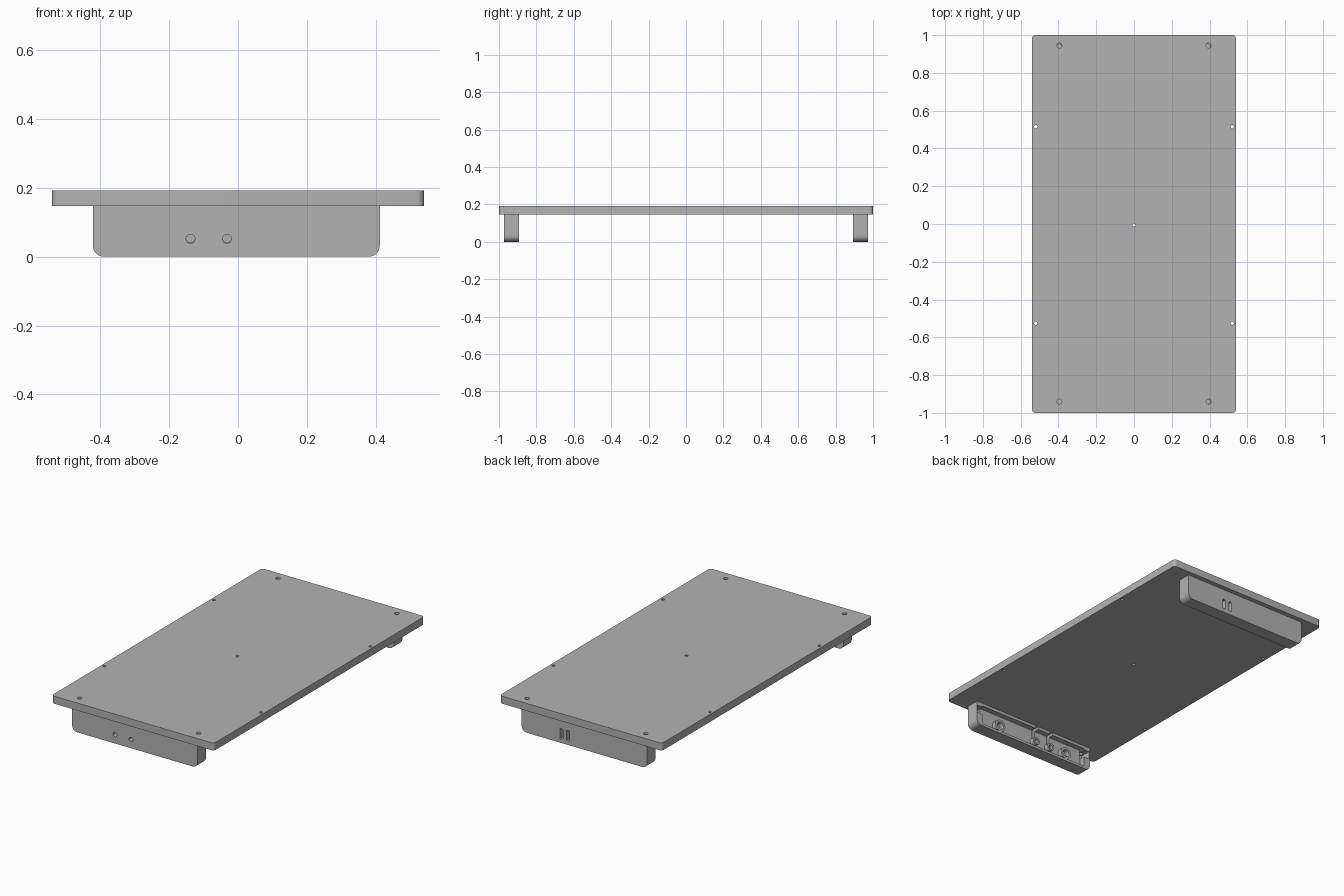
import bpy, bmesh, math
from mathutils import Matrix

cube = bpy.data.objects.get("Cube")
if cube:
    bpy.data.objects.remove(cube, do_unlink=True)

grey = bpy.data.materials.new("plain grey")
colour = (0.45, 0.45, 0.45, 1)
grey.diffuse_color = colour
grey.use_nodes = True
grey.node_tree.nodes["Principled BSDF"].inputs["Base Color"].default_value = colour


def finish(name, bm):
    bmesh.ops.recalc_face_normals(bm, faces=bm.faces)
    mesh = bpy.data.meshes.new(name)
    bm.to_mesh(mesh)
    bm.free()
    obj = bpy.data.objects.new(name, mesh)
    mesh.materials.append(grey)
    bpy.context.collection.objects.link(obj)
    return obj


def block(name, x, y, z):
    """Box from (low, high) ranges."""
    bm = bmesh.new()
    bmesh.ops.create_cube(bm, size=1)
    for v in bm.verts:
        v.co = [(a + b) / 2 + c * (b - a) for (a, b), c in zip((x, y, z), v.co)]
    return finish(name, bm)


def round_edges(obj, radius, test):
    """Round the edges whose two ends pass the test."""
    bm = bmesh.new()
    bm.from_mesh(obj.data)
    edges = [e for e in bm.edges if test(e.verts[0].co, e.verts[1].co)]
    bmesh.ops.bevel(bm, geom=edges, offset=radius, segments=8,
                    profile=0.5, affect='EDGES')
    bm.to_mesh(obj.data)
    bm.free()


def rod(name, centre, radius, length, axis='Z'):
    bm = bmesh.new()
    bmesh.ops.create_cone(bm, cap_ends=True, segments=24, radius1=radius,
                          radius2=radius, depth=length)
    if axis == 'Y':
        bm.transform(Matrix.Rotation(math.pi / 2, 4, 'X'))
    bm.transform(Matrix.Translation(centre))
    return finish(name, bm)


def cut(obj, cutter):
    cutter.hide_render = True
    mod = obj.modifiers.new("cut", 'BOOLEAN')
    mod.operation = 'DIFFERENCE'
    mod.solver = 'EXACT'
    mod.object = cutter
    bpy.context.view_layer.objects.active = obj
    bpy.ops.object.modifier_apply(modifier=mod.name)
    bpy.data.objects.remove(cutter, do_unlink=True)


def smooth(obj):
    bpy.ops.object.select_all(action='DESELECT')
    obj.select_set(True)
    bpy.context.view_layer.objects.active = obj
    bpy.ops.object.shade_smooth_by_angle(angle=math.radians(30))


UNDER, TOP = 0.147, 0.192
SCREW_X, SCREW_Y = 0.395, 0.94

# Board with rounded corners, screw holes and small through holes
board = block("board", (-0.54, 0.54), (-1, 1), (UNDER, TOP))
round_edges(board, 0.02, lambda a, b: abs(a.z - b.z) > 0.01)
holes = [(x, y, 0.013) for x in (-SCREW_X, SCREW_X) for y in (-SCREW_Y, SCREW_Y + 0.005)]
holes += [(x, y, 0.009) for x in (-0.52, 0.52) for y in (-0.525, 0.515)]
holes.append((0, -0.005, 0.009))
for x, y, r in holes:
    cut(board, rod("hole_cutter", (x, y, TOP), r, 0.2))
smooth(board)


# Feet: hollowed from the inner side, rounded at the lower ends
def make_foot(name, side):
    def span(a, b):
        return tuple(sorted((side * a, side * b)))

    inner, outer, floor = 0.892, 0.972, 0.925
    foot = block(name, (-0.422, 0.412), span(inner, outer), (0, UNDER))
    round_edges(foot, 0.033, lambda a, b: max(a.z, b.z) < 0.01 and abs(a.x - b.x) < 0.01)
    # shallow pocket and the nut slots at its ends
    cut(foot, block("pocket_cutter", (-0.378, 0.37), span(0.85, floor), (0.015, 0.13)))
    for x in (-SCREW_X, SCREW_X - 0.005):
        cut(foot, block("nut_cutter", (x - 0.02, x + 0.02), span(0.84, 0.957), (0.075, 0.122)))
        cut(foot, rod("screw_cutter", (x, side * SCREW_Y, UNDER), 0.013, 0.11))
    # openings through the outer wall
    if side < 0:
        for x in (-0.138, -0.032):
            cut(foot, rod("port_cutter", (x, side * 0.95, 0.052), 0.013, 0.2, 'Y'))
            cut(foot, block("groove_cutter", (x - 0.009, x + 0.009), span(0.85, 0.94), (0.052, 0.16)))
    else:
        for x in (0.105, 0.148):
            cut(foot, block("slot_cutter", (x - 0.01, x + 0.01), span(0.8, 1.1), (0.025, 0.085)))
    smooth(foot)

    # raised rings inside the pocket
    rings = [(-0.25, 0.036, 0.022), (0.235, 0.036, 0.022)]
    if side < 0:
        rings += [(-0.138, 0.024, 0.013), (-0.032, 0.024, 0.013)]
    for i, (x, r, bore) in enumerate(rings):
        centre = (x, side * (inner + floor + 0.006) / 2, 0.054)
        ring = rod(f"{name}_ring_{i + 1}", centre, r, 0.03, 'Y')
        cut(ring, rod("bore_cutter", centre, bore, 0.1, 'Y'))
        smooth(ring)


make_foot("front_foot", -1)
make_foot("back_foot", 1)
